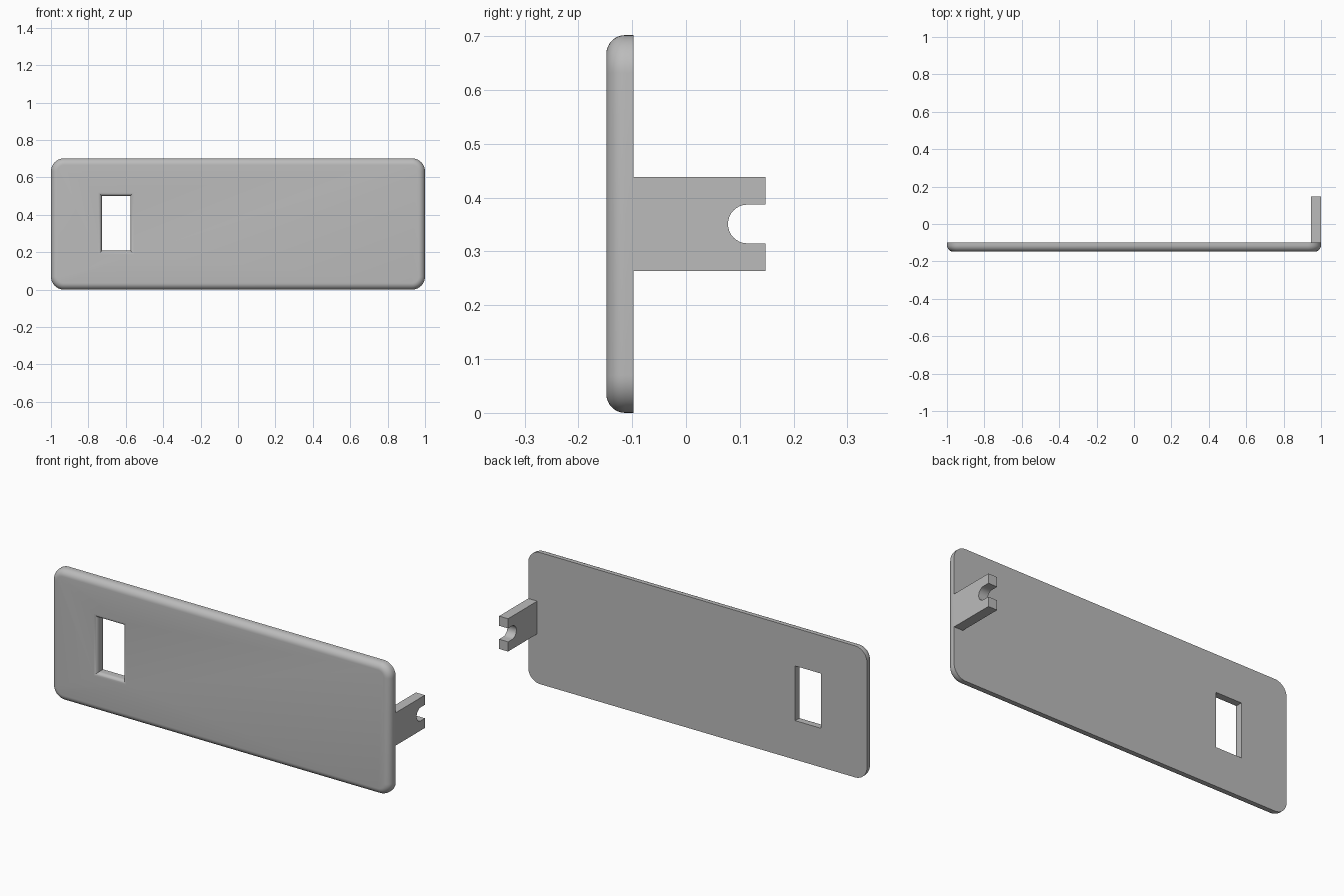
import bpy, bmesh, math
from mathutils import Vector

cube = bpy.data.objects.get("Cube")
if cube:
    bpy.data.objects.remove(cube, do_unlink=True)

grey = bpy.data.materials.new("plain_grey")
grey.use_nodes = True
grey.diffuse_color = (0.5, 0.5, 0.5, 1)
grey.node_tree.nodes["Principled BSDF"].inputs["Base Color"].default_value = (0.5, 0.5, 0.5, 1)


def loft(name, rings):
    """Closed solid through a list of equal-length point rings."""
    bm = bmesh.new()
    loops = [[bm.verts.new(p) for p in ring] for ring in rings]
    n = len(loops[0])
    for a, b in zip(loops, loops[1:]):
        for i in range(n):
            j = (i + 1) % n
            bm.faces.new((a[i], a[j], b[j], b[i]))
    bm.faces.new(loops[0])
    bm.faces.new(loops[-1])
    bmesh.ops.recalc_face_normals(bm, faces=bm.faces)
    mesh = bpy.data.meshes.new(name)
    bm.to_mesh(mesh)
    bm.free()
    obj = bpy.data.objects.new(name, mesh)
    bpy.context.collection.objects.link(obj)
    mesh.materials.append(grey)
    return obj


def smooth(obj):
    bpy.ops.object.select_all(action='DESELECT')
    obj.select_set(True)
    bpy.context.view_layer.objects.active = obj
    bpy.ops.object.shade_smooth_by_angle(angle=math.radians(30))


def rounded_rect(cx, cz, hx, hz, r, y, steps=10):
    """Ring in the xz plane with rounded corners."""
    pts = []
    for q, (sx, sz) in enumerate(((1, 1), (-1, 1), (-1, -1), (1, -1))):
        for k in range(steps + 1):
            t = (q + k / steps) * math.pi / 2
            pts.append(Vector((cx + sx * (hx - r) + r * math.cos(t), y,
                               cz + sz * (hz - r) + r * math.sin(t))))
    return pts


def rect(cx, cz, hx, hz, y):
    return [Vector((cx + sx * hx, y, cz + sz * hz))
            for sx, sz in ((1, 1), (-1, 1), (-1, -1), (1, -1))]


FRONT, BACK, MID_Z = -0.148, -0.098, 0.351
STEPS = 8

# Face plate: rounded corners and a rounded front edge
fillet, corner = 0.035, 0.07
rings = []
for i in range(STEPS + 1):
    t = i / STEPS * math.pi / 2
    inset = fillet * (1 - math.sin(t))
    y = FRONT + fillet * (1 - math.cos(t))
    rings.append(rounded_rect(0, MID_Z, 1 - inset, MID_Z - inset, corner - inset, y))
rings.append(rounded_rect(0, MID_Z, 1, MID_Z, corner, BACK))
plate = loft("face_plate", rings)

# Window cutter: straight at the back, flared with a rounded lip at the front
wx, wz, hx, hz, lip = -0.652, 0.354, 0.076, 0.146, 0.02
rings = [rect(wx, wz, hx + lip, hz + lip, FRONT - 0.05)]
for i in range(STEPS + 1):
    t = i / STEPS * math.pi / 2
    grow = lip * (1 - math.sin(t))
    rings.append(rect(wx, wz, hx + grow, hz + grow, FRONT + lip * (1 - math.cos(t))))
rings.append(rect(wx, wz, hx, hz, BACK + 0.05))
cutter = loft("window_cutter", rings)

cut = plate.modifiers.new("window", 'BOOLEAN')
cut.operation = 'DIFFERENCE'
cut.solver = 'EXACT'
cut.object = cutter
bpy.context.view_layer.objects.active = plate
bpy.ops.object.modifier_apply(modifier=cut.name)
bpy.data.objects.remove(cutter, do_unlink=True)
smooth(plate)

# Rear tab with a round-bottomed slot open to the back
tip, half, slot, slot_y = 0.148, 0.0875, 0.036, 0.114
profile = [(BACK, MID_Z - half), (tip, MID_Z - half), (tip, MID_Z - slot)]
for i in range(17):
    t = -math.pi / 2 - i / 16 * math.pi
    profile.append((slot_y + slot * math.cos(t), MID_Z + slot * math.sin(t)))
profile += [(tip, MID_Z + slot), (tip, MID_Z + half), (BACK, MID_Z + half)]
tab = loft("rear_tab", [[Vector((x, y, z)) for y, z in profile] for x in (0.947, 1.0)])
smooth(tab)
